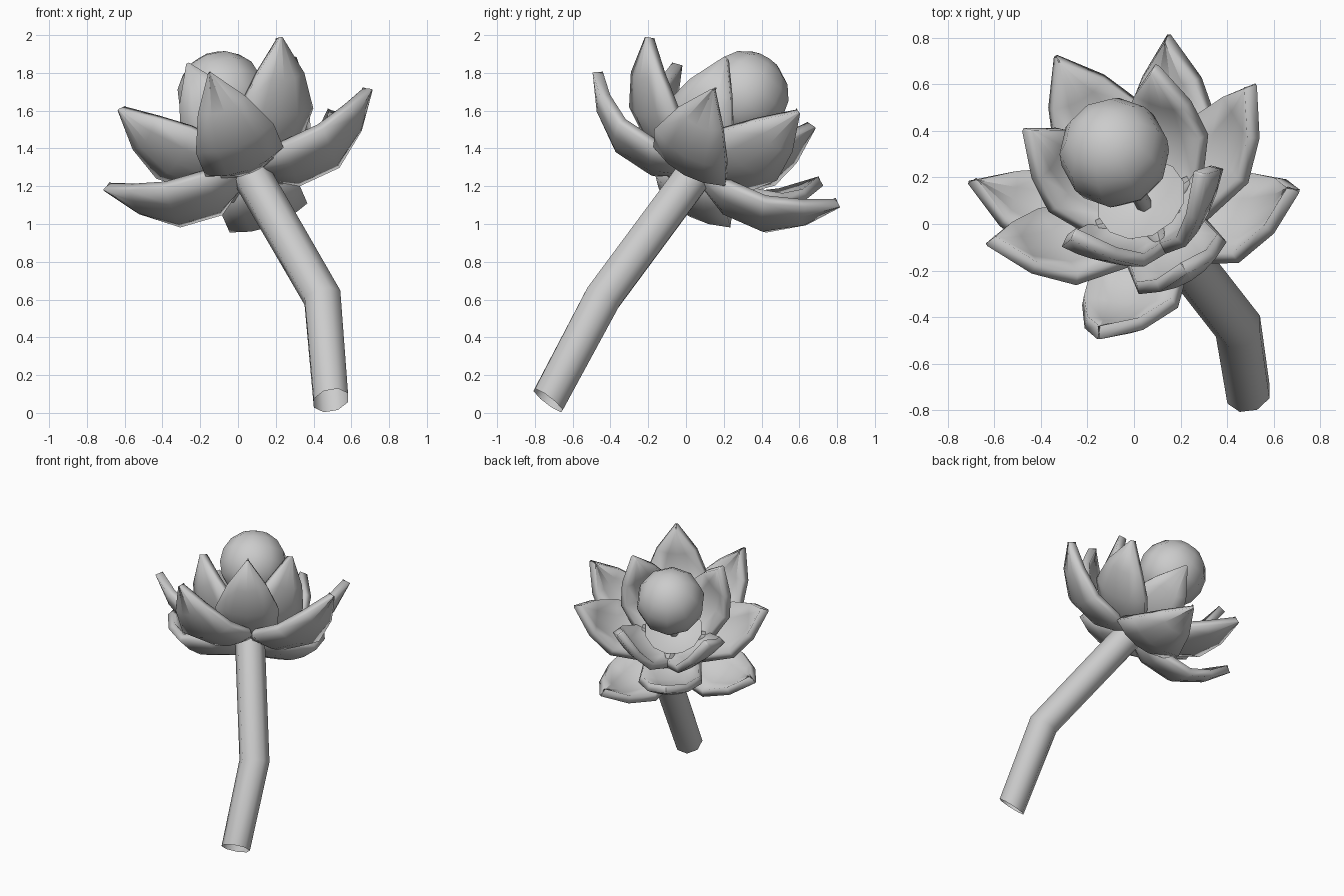
import bpy, bmesh, math
from mathutils import Vector, Matrix

cube = bpy.data.objects.get("Cube")
if cube:
    bpy.data.objects.remove(cube, do_unlink=True)

GREY = (0.6, 0.6, 0.6, 1.0)
mat = bpy.data.materials.new("plain grey")
mat.use_nodes = True
mat.diffuse_color = GREY
bsdf = mat.node_tree.nodes["Principled BSDF"]
bsdf.inputs["Base Color"].default_value = GREY
bsdf.inputs["Roughness"].default_value = 0.7

# Tilted flower frame: columns are two spread directions and the flower axis
AXIS = Vector((-0.29, 0.507, 0.811)).normalized()
SIDE = Vector((0.937, -0.026, 0.35))
SIDE = (SIDE - AXIS * SIDE.dot(AXIS)).normalized()
BACK = AXIS.cross(SIDE)
BASE = Vector((0.081, 0.018, 1.218))
FRAME = Matrix.Translation(BASE) @ Matrix((SIDE, BACK, AXIS)).transposed().to_4x4()


def add_object(name, bm):
    for f in bm.faces:
        f.smooth = True
    mesh = bpy.data.meshes.new(name)
    bm.to_mesh(mesh)
    bm.free()
    obj = bpy.data.objects.new(name, mesh)
    bpy.context.collection.objects.link(obj)
    mesh.materials.append(mat)
    return obj


def skin(bm, rows, closed=False):
    """Join rows of vertices with quads."""
    n = len(rows[0])
    for a, b in zip(rows, rows[1:]):
        for j in range(n if closed else n - 1):
            k = (j + 1) % n
            bm.faces.new((a[j], b[j], b[k], a[k]))


def petal(name, stations, angle, cup):
    """Thick cupped petal; each station is (distance out, rim height, half width)."""
    bm = bmesh.new()
    widest = max(s[2] for s in stations)
    rows = []
    for r, h, w in stations:
        sag = cup * math.sqrt(w / widest) if w > 0.01 else 0
        rows.append([bm.verts.new((r, w * t, h - sag * (1 - t * t)))
                     for t in (-1, -0.5, 0, 0.5, 1)])
    skin(bm, rows)
    obj = add_object(name, bm)
    obj.matrix_world = FRAME @ Matrix.Rotation(math.radians(angle), 4, 'Z')
    mod = obj.modifiers.new("thickness", 'SOLIDIFY')
    mod.thickness = 0.056
    mod.offset = 1


# Three rings of four petals: stations, turn in degrees, cup depth
rings = {
    "outer_petal": ([(0.0, 0.07, 0.06), (0.22, 0.01, 0.22), (0.45, 0.03, 0.22),
                     (0.63, 0.145, 0.135), (0.76, 0.28, 0.008)], 0, 0.055),
    "middle_petal": ([(0.0, 0.07, 0.06), (0.2, 0.07, 0.2), (0.43, 0.18, 0.22),
                      (0.57, 0.31, 0.14), (0.674, 0.467, 0.008)], 38, 0.06),
    "inner_petal": ([(0.0, 0.06, 0.1), (0.18, 0.11, 0.2), (0.34, 0.25, 0.2),
                     (0.41, 0.39, 0.13), (0.453, 0.57, 0.008)], -13, 0.055),
}
for name, (stations, turn, cup) in rings.items():
    for i in range(4):
        petal(f"{name}_{i + 1}", stations, turn + 90 * i, cup)

# Round centre bud
bm = bmesh.new()
bmesh.ops.create_uvsphere(bm, u_segments=10, v_segments=8, radius=0.238)
bud = add_object("centre_bud", bm)
bud.matrix_world = FRAME @ Matrix.Translation((0, 0, 0.57))


def tube(name, rings, sides):
    """Open tube through rings of (centre, facing direction, radius)."""
    bm = bmesh.new()
    rows = []
    for centre, facing, radius in rings:
        z = Vector(facing).normalized()
        x = Vector((1, 0, 0))
        x = (x - z * x.dot(z)).normalized()
        y = z.cross(x)
        rows.append([bm.verts.new(Vector(centre) + radius * (
            x * math.cos(a) + y * math.sin(a)))
            for a in (math.tau * (k + 0.5) / sides for k in range(sides))])
    skin(bm, rows, closed=True)
    bmesh.ops.recalc_face_normals(bm, faces=bm.faces)
    return add_object(name, bm)


# Bent stem with an open lower end, and the thin stalk under the bud
tube("stem", [((0.492, -0.73, 0.066), (-0.2, 0.6, 0.78), 0.1),
              ((0.447, -0.44, 0.61), (-0.22, 0.47, 0.84), 0.105),
              (BASE + AXIS * 0.08, (-0.4, 0.48, 0.78), 0.104)], 8)
tube("bud_stalk", [(BASE, AXIS, 0.035), (BASE + AXIS * 0.36, AXIS, 0.035)], 6)

# Shallow dish that closes the heart of the flower
tube("flower_heart", [(BASE + AXIS * h, AXIS, r)
                      for r, h in ((0.02, 0.125), (0.11, 0.135), (0.2, 0.175))], 12)
